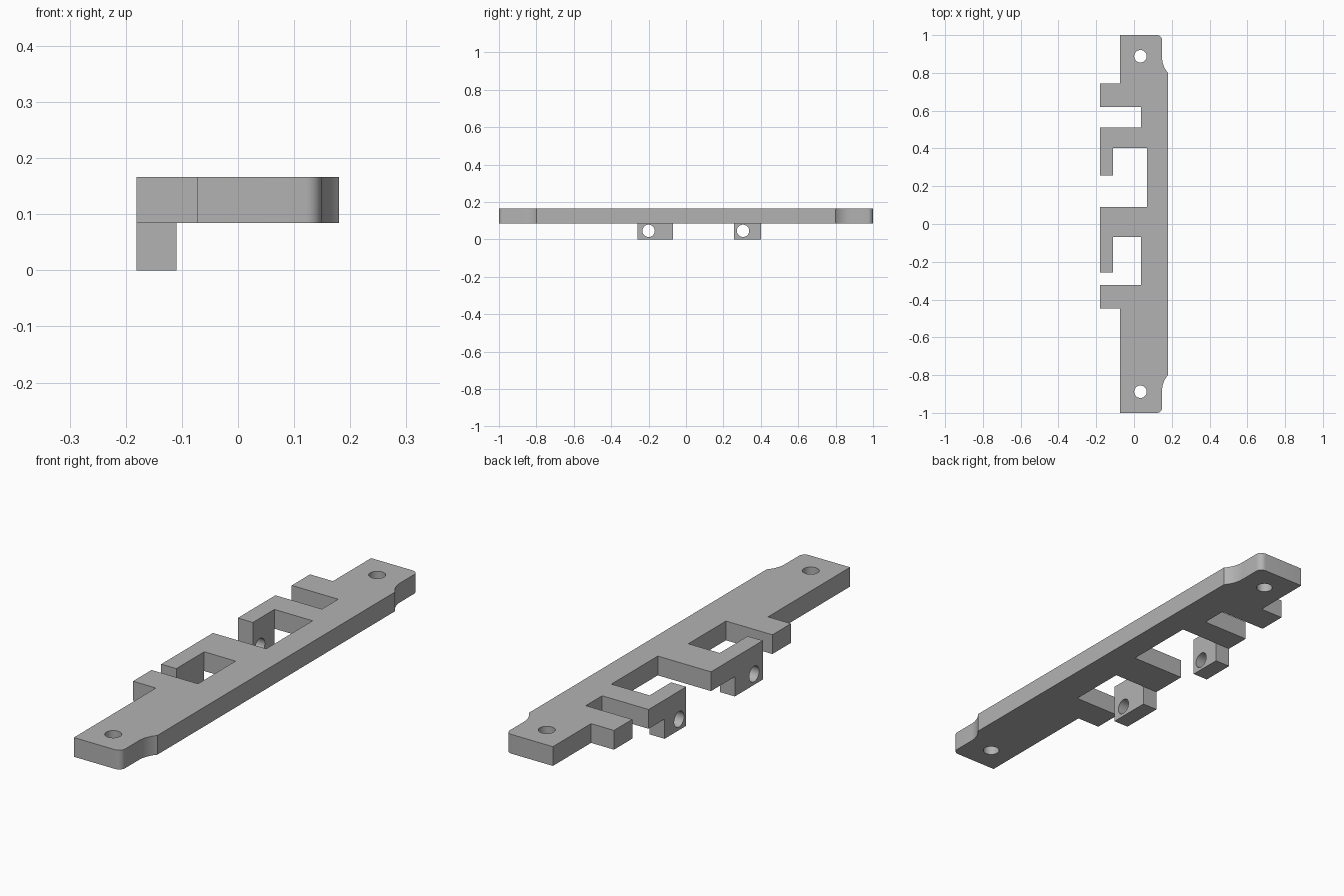
import bpy, bmesh
from math import radians, sin, cos, atan2, pi
from mathutils import Matrix, Vector

cube = bpy.data.objects.get("Cube")
if cube:
    bpy.data.objects.remove(cube, do_unlink=True)

Z_LOW, Z_TOP = 0.084, 0.166
X_LEFT, X_HOOK, X_END, X_NECK, X_SIDE = -0.181, -0.11, -0.073, 0.149, 0.18

grey = bpy.data.materials.new("plain grey")
grey.use_nodes = True
colour = (0.45, 0.45, 0.45, 1)
grey.diffuse_color = colour
grey.node_tree.nodes["Principled BSDF"].inputs["Base Color"].default_value = colour


def new_object(name, bm):
    mesh = bpy.data.meshes.new(name)
    bmesh.ops.recalc_face_normals(bm, faces=bm.faces)
    bm.to_mesh(mesh)
    bm.free()
    mesh.materials.append(grey)
    ob = bpy.data.objects.new(name, mesh)
    bpy.context.collection.objects.link(ob)
    return ob


def prism(name, outline, z0, z1):
    bm = bmesh.new()
    face = bm.faces.new([bm.verts.new((x, y, z0)) for x, y in outline])
    top = bmesh.ops.extrude_face_region(bm, geom=[face])
    verts = [v for v in top["geom"] if isinstance(v, bmesh.types.BMVert)]
    bmesh.ops.translate(bm, verts=verts, vec=(0, 0, z1 - z0))
    return new_object(name, bm)


def drill(name, centre, axis):
    bm = bmesh.new()
    turn = Vector((0, 0, 1)).rotation_difference(Vector(axis)).to_matrix().to_4x4()
    bmesh.ops.create_cone(bm, cap_ends=True, segments=40, radius1=0.033, radius2=0.033,
                          depth=0.3, matrix=Matrix.Translation(centre) @ turn)
    return new_object(name, bm)


def combine(target, helper, operation):
    helper.hide_render = True
    mod = target.modifiers.new(operation.lower(), "BOOLEAN")
    mod.operation, mod.object, mod.solver = operation, helper, "EXACT"
    bpy.context.view_layer.objects.active = target
    bpy.ops.object.modifier_apply(modifier=mod.name)
    bpy.data.objects.remove(helper, do_unlink=True)


def arc(cx, cy, r, a0, a1, steps=10):
    return [(cx + r * cos(a0 + (a1 - a0) * i / steps),
             cy + r * sin(a0 + (a1 - a0) * i / steps)) for i in range(steps + 1)]


# One rounded end with a concave shoulder leading to the wide side
dx, dy = X_SIDE - X_NECK, 0.08
sweep = (dx * dx + dy * dy) / (2 * dx)
corner = 0.028
end = arc(X_NECK - corner, 1 - corner, corner, pi / 2, 0, 8)
end += arc(X_NECK + sweep, 0.8 + dy, sweep, pi, pi + atan2(dy, sweep - dx))

# Stepped left edge with its fingers and hooks, from front to back
fingers = [(X_END, -1), (X_END, -0.448), (X_LEFT, -0.448), (X_LEFT, -0.323),
           (0.038, -0.323), (0.038, -0.07), (X_HOOK, -0.07), (X_HOOK, -0.258),
           (X_LEFT, -0.258), (X_LEFT, 0.09), (0.07, 0.09), (0.07, 0.402),
           (X_HOOK, 0.402), (X_HOOK, 0.257), (X_LEFT, 0.257), (X_LEFT, 0.51),
           (0.038, 0.51), (0.038, 0.62), (X_LEFT, 0.62), (X_LEFT, 0.743),
           (X_END, 0.743), (X_END, 1)]
outline = fingers + end + [(x, -y) for x, y in reversed(end)]
plate = prism("mounting_plate", outline, Z_LOW, Z_TOP)

# Drilled lugs hanging below the hooks
for y0, y1, hole_y in ((-0.258, -0.07, -0.2), (0.257, 0.402, 0.305)):
    lug = prism("hook_lug", [(X_LEFT, y0), (X_HOOK, y0), (X_HOOK, y1), (X_LEFT, y1)], 0, Z_LOW)
    combine(lug, drill("lug_drill", (X_LEFT, hole_y, 0.046), (1, 0, 0)), "DIFFERENCE")
    combine(plate, lug, "UNION")

# Screw holes at both ends
for side in (-1, 1):
    combine(plate, drill("screw_drill", (0.034, side * 0.888, Z_LOW), (0, 0, 1)), "DIFFERENCE")

bpy.ops.object.select_all(action="DESELECT")
plate.select_set(True)
bpy.context.view_layer.objects.active = plate
bpy.ops.object.shade_smooth_by_angle(angle=radians(25))
